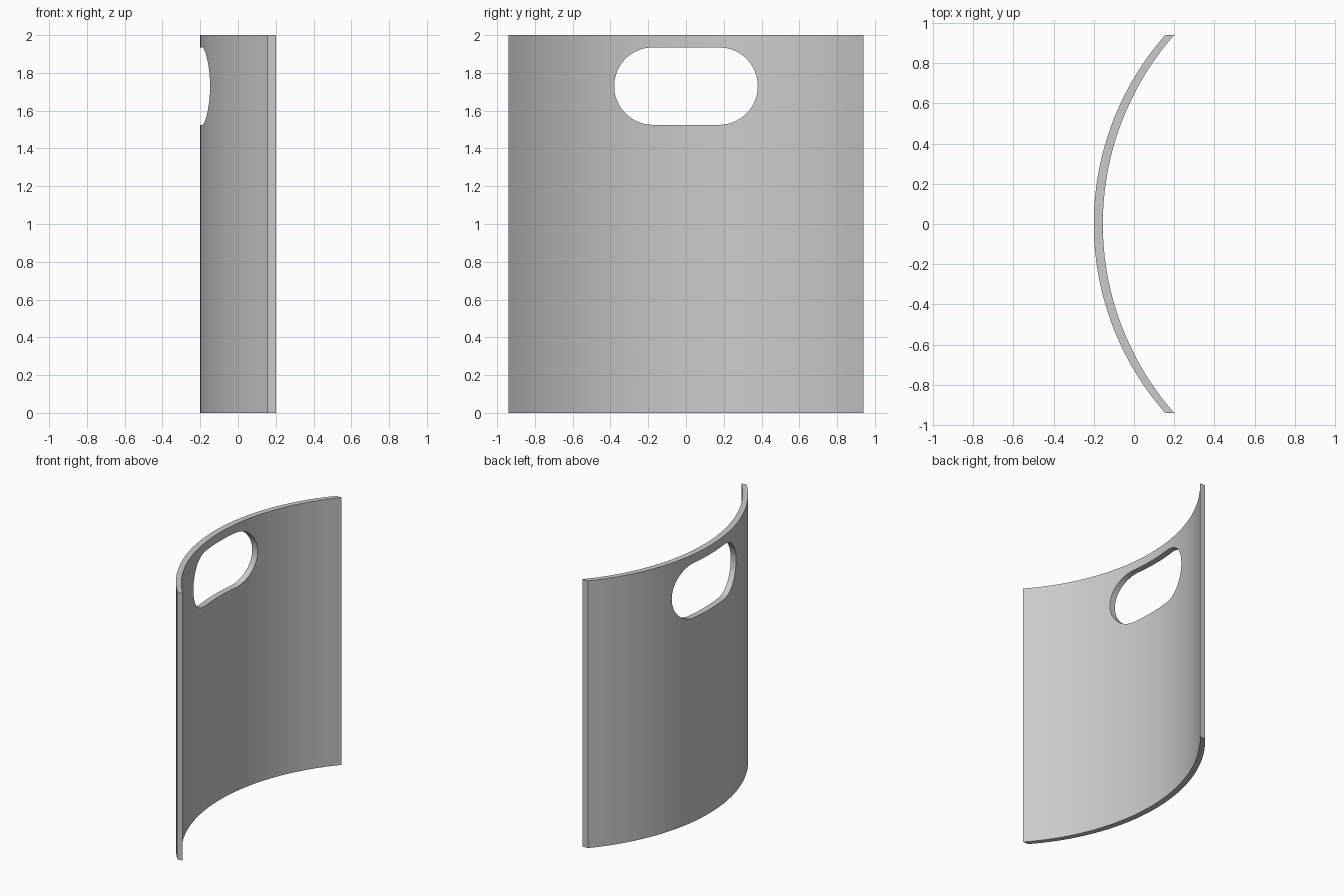
import bpy
import bmesh
import math

if "Cube" in bpy.data.objects:
    bpy.data.objects.remove(bpy.data.objects["Cube"], do_unlink=True)

HALF_WIDTH, HEIGHT, THICK = 0.94, 2.0, 0.045
SAG = 0.4 - THICK                                   # depth of the arc
RADIUS = (HALF_WIDTH ** 2 + SAG ** 2) / (2 * SAG)
SLOT_Z, SLOT_R, SLOT_FLAT = 1.73, 0.205, 0.175      # hand slot


def arc_x(y):
    return -0.2 + RADIUS - math.sqrt(RADIUS ** 2 - y ** 2)


def slot_half_height(y):
    d = max(abs(y) - SLOT_FLAT, 0)
    return math.sqrt(max(SLOT_R ** 2 - d ** 2, 0))


# Column positions: straight part, rounded slot end, then the plain side
STEPS = 16
tip = SLOT_FLAT + SLOT_R
half = [SLOT_FLAT * i / 4 for i in range(1, 4)]
half += [SLOT_FLAT + SLOT_R * math.sin(math.pi / 2 * i / STEPS) for i in range(STEPS + 1)]
half += [tip + (HALF_WIDTH - tip) * i / 12 for i in range(1, 13)]
columns = [-y for y in reversed(half)] + [0.0] + half

# Curved sheet with the slot left open
bm = bmesh.new()
grid = []
for y in columns:
    h = slot_half_height(y)
    levels = (0, SLOT_Z - h, SLOT_Z + h, HEIGHT)
    grid.append([bm.verts.new((arc_x(y), y, z)) for z in levels])
for a, b in zip(grid, grid[1:]):
    for k in (0, 2):
        bm.faces.new((a[k], b[k], b[k + 1], a[k + 1]))
bmesh.ops.remove_doubles(bm, verts=bm.verts[:], dist=1e-5)

# Thicken straight along x
result = bmesh.ops.extrude_face_region(bm, geom=bm.faces[:], use_keep_orig=True)
moved = [g for g in result["geom"] if isinstance(g, bmesh.types.BMVert)]
bmesh.ops.translate(bm, verts=moved, vec=(THICK, 0, 0))
bmesh.ops.recalc_face_normals(bm, faces=bm.faces[:])

mesh = bpy.data.meshes.new("curved_panel")
bm.to_mesh(mesh)
bm.free()
panel = bpy.data.objects.new("curved_panel", mesh)
bpy.context.collection.objects.link(panel)

# Plain grey
grey = bpy.data.materials.new("light_grey")
grey.use_nodes = True
color = (0.6, 0.6, 0.6, 1)
grey.diffuse_color = color
grey.node_tree.nodes["Principled BSDF"].inputs["Base Color"].default_value = color
mesh.materials.append(grey)

bpy.ops.object.select_all(action="DESELECT")
panel.select_set(True)
bpy.context.view_layer.objects.active = panel
bpy.ops.object.shade_smooth_by_angle(angle=math.radians(30))
